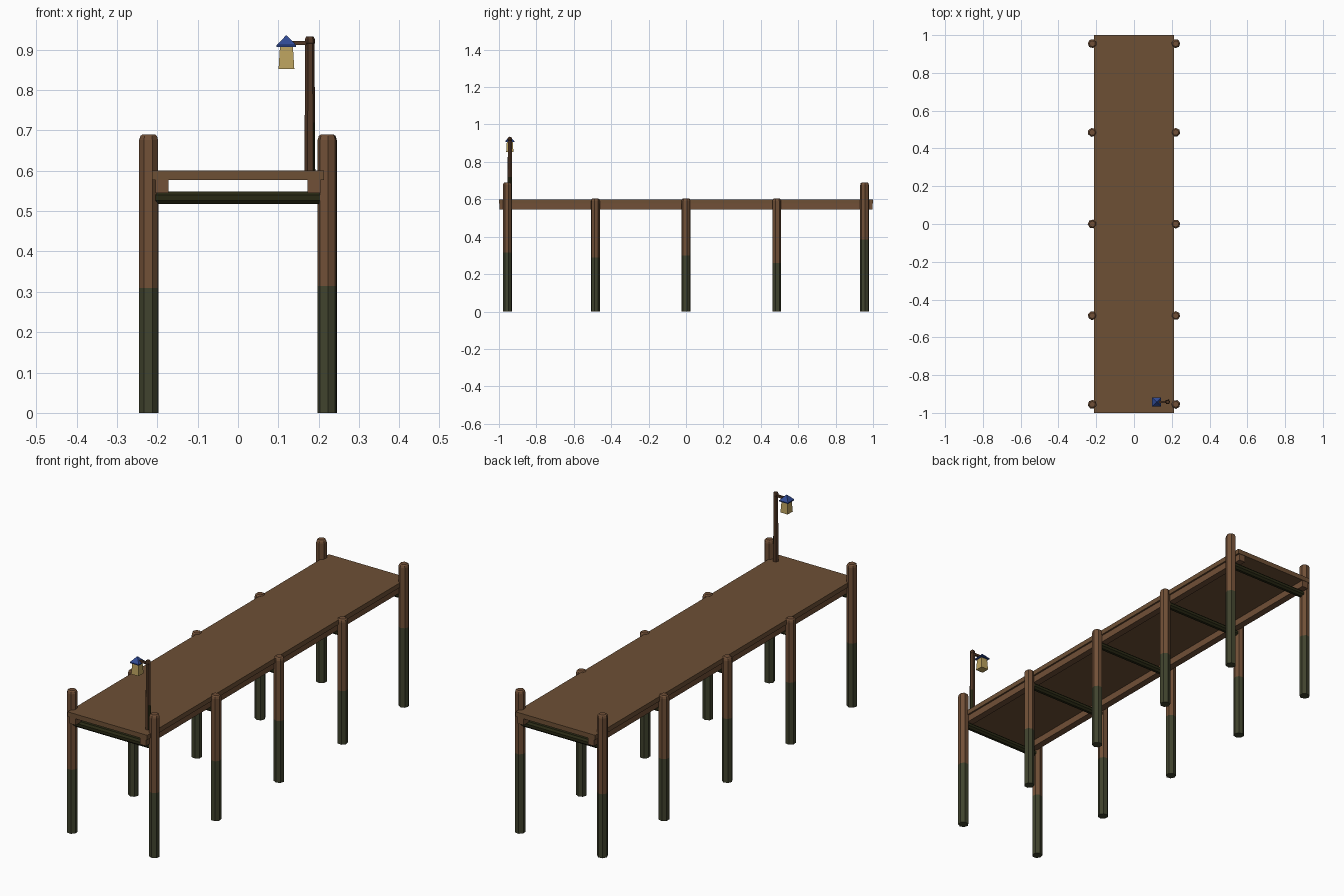
import bpy, bmesh, math

if "Cube" in bpy.data.objects:
    bpy.data.objects.remove(bpy.data.objects["Cube"])


def mat(name, rgb):
    m = bpy.data.materials.new(name)
    m.diffuse_color = (*rgb, 1)
    m.use_nodes = True
    m.node_tree.nodes["Principled BSDF"].inputs["Base Color"].default_value = m.diffuse_color
    return m


DECK = mat("deck wood", (0.155, 0.080, 0.036))
WOOD = mat("pile wood", (0.165, 0.080, 0.038))
ALGAE = mat("algae green", (0.052, 0.056, 0.027))
DARK = mat("dark mossy wood", (0.022, 0.022, 0.007))
POST = mat("lamp post wood", (0.085, 0.040, 0.020))
GLASS = mat("lantern glass", (0.50, 0.36, 0.115))
BLUE = mat("lantern blue", (0.030, 0.070, 0.300))


def finish(name, bm, mats):
    bmesh.ops.recalc_face_normals(bm, faces=bm.faces)
    me = bpy.data.meshes.new(name)
    bm.to_mesh(me)
    bm.free()
    for m in mats:
        me.materials.append(m)
    ob = bpy.data.objects.new(name, me)
    bpy.context.collection.objects.link(ob)
    return ob


def box(name, x, y, z, m):
    """Box from (min, max) ranges."""
    bm = bmesh.new()
    bmesh.ops.create_cube(bm, size=1)
    for v in bm.verts:
        v.co = [(r[0] + r[1]) / 2 + c * (r[1] - r[0]) for r, c in zip((x, y, z), v.co)]
    return finish(name, bm, [m])


def column(name, rings, sides, mats, turn=0.0, split=None):
    """Stack of polygon rings (radius, height); faces below split get slot 1."""
    bm = bmesh.new()
    loops = []
    for r, z in rings:
        angles = [turn + 2 * math.pi * i / sides for i in range(sides)]
        loops.append([bm.verts.new((r * math.cos(a), r * math.sin(a), z)) for a in angles])
    for low, high in zip(loops, loops[1:]):
        for i in range(sides):
            j = (i + 1) % sides
            bm.faces.new((low[i], low[j], high[j], high[i]))
    bm.faces.new(loops[0])
    bm.faces.new(loops[-1])
    if split is not None:
        for f in bm.faces:
            f.material_index = int(f.calc_center_median().z < split)
    return finish(name, bm, mats)


# Deck and the two long stringers
box("deck", (-0.213, 0.213), (-1, 1), (0.577, 0.60), DECK)
for s, side in ((-1, "left"), (1, "right")):
    box(f"{side}_stringer", sorted((s * 0.172, s * 0.205)), (-0.998, 0.998), (0.545, 0.577), WOOD)

# Piles with chamfered heads and algae up to the waterline, joined by cross beams
ROWS = [(-0.955, 0.69, 0.315, 0.31), (-0.485, 0.605, 0.29, 0.30), (0, 0.605, 0.30, 0.31),
        (0.485, 0.605, 0.26, 0.30), (0.955, 0.69, 0.385, 0.31)]
for n, (y, top, wet_right, wet_left) in enumerate(ROWS):
    for s, side, wet in ((-1, "left", wet_left), (1, "right", wet_right)):
        rings = [(0.024, 0), (0.024, wet), (0.024, top - 0.014), (0.021, top - 0.004), (0.016, top)]
        pile = column(f"{side}_pile_{n + 1}", rings, 7, [WOOD, ALGAE], n * 0.4 + s * 0.3, wet)
        pile.location = (s * 0.221, y, 0)
    beam = column(f"cross_beam_{n + 1}", [(0.0165, -0.205), (0.0165, 0.205)], 8, [DARK], math.pi / 8)
    beam.rotation_euler = (0, math.pi / 2, 0)
    beam.location = (0, y, 0.533)

# Lamp post with a mossy lower right side
LX, LY = 0.178, -0.942
post = column("lamp_post", [(0.0135, 0.598), (0.0128, 0.72), (0.0115, 0.915), (0.0125, 0.916),
                            (0.0125, 0.926), (0.009, 0.932)], 6, [POST, DARK], 0.1)
post.location = (LX, LY, 0)
for f in post.data.polygons:
    f.material_index = int(f.normal.x > 0.6 and f.center.z < 0.72)

# Bracket arm and hanging lantern
box("lamp_arm", (0.118, LX), (LY - 0.005, LY + 0.005), (0.912, 0.922), POST)
Q = math.sqrt(2)
glass = column("lantern_glass", [(0.0195 * Q, 0.852), (0.016 * Q, 0.908)], 4, [GLASS], math.pi / 4)
roof = column("lantern_roof", [(0.024 * Q, 0.906), (0.024 * Q, 0.911), (0.002, 0.935)], 4,
              [BLUE], math.pi / 4)
for part in (glass, roof):
    part.location = (0.12, LY, 0)
